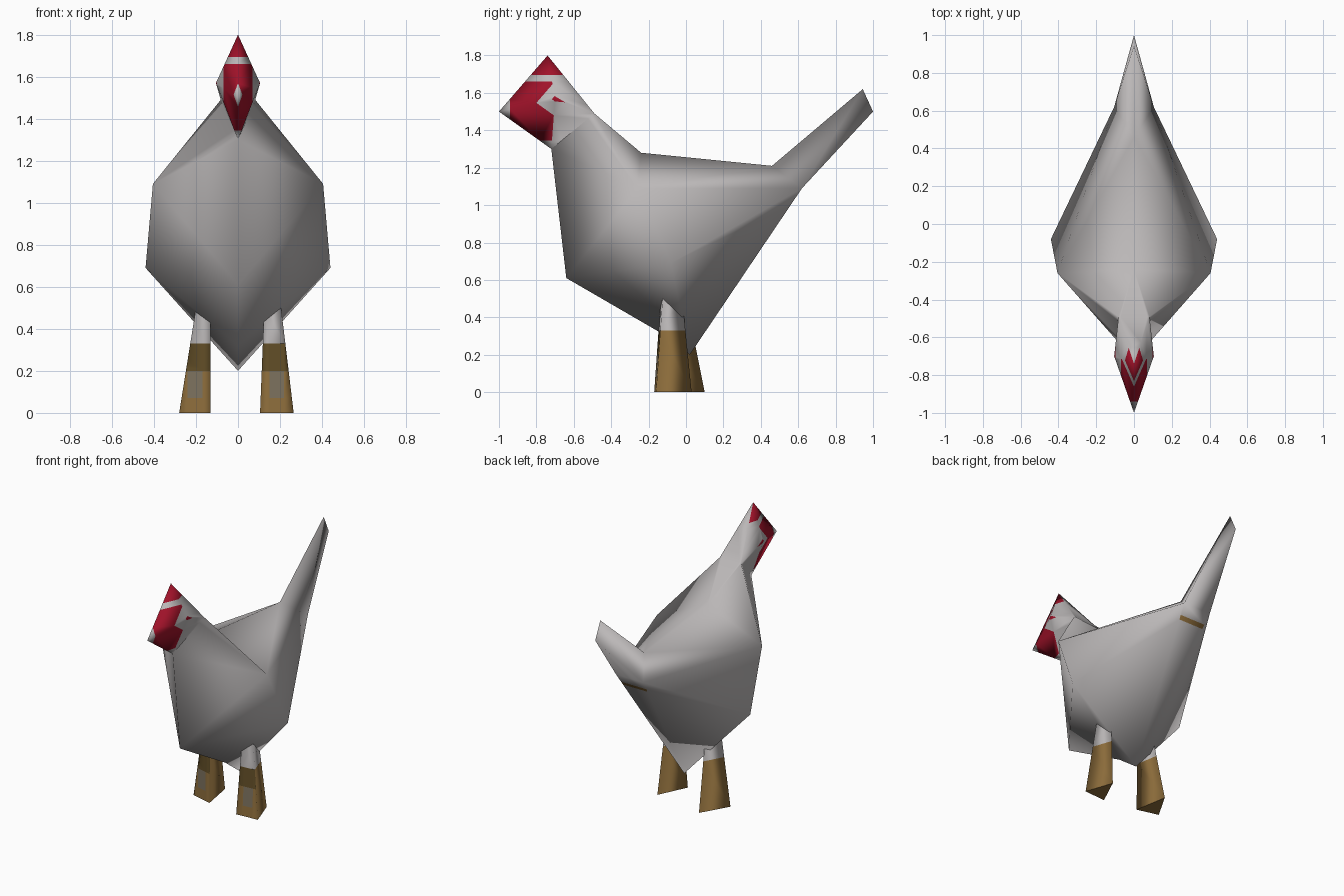
import bpy
import bmesh
from mathutils import Vector

cube = bpy.data.objects.get("Cube")
if cube:
    bpy.data.objects.remove(cube, do_unlink=True)


def material(name, rgb):
    m = bpy.data.materials.new(name)
    m.use_nodes = True
    col = (*rgb, 1)
    m.diffuse_color = col
    bsdf = m.node_tree.nodes["Principled BSDF"]
    bsdf.inputs["Base Color"].default_value = col
    bsdf.inputs["Roughness"].default_value = 0.9
    return m


FEATHER, RED, BROWN, DARK, GREY = range(5)
MATERIALS = [
    material("feather_grey", (0.5, 0.48, 0.48)),
    material("comb_red", (0.35, 0.006, 0.022)),
    material("leg_brown", (0.27, 0.155, 0.045)),
    material("dark_brown", (0.12, 0.075, 0.02)),
    material("mud_grey", (0.2, 0.165, 0.11)),
]


def cut(bm, co, no, rule):
    """Slice only the faces that pass the rule."""
    faces = [f for f in bm.faces if rule(f)]
    geom = set(faces)
    for f in faces:
        geom.update(f.edges)
        geom.update(f.verts)
    bmesh.ops.bisect_plane(bm, geom=list(geom), dist=1e-5,
                           plane_co=co, plane_no=no)


def finish(bm, name):
    me = bpy.data.meshes.new(name)
    bm.to_mesh(me)
    bm.free()
    for m in MATERIALS:
        me.materials.append(m)
    ob = bpy.data.objects.new(name, me)
    bpy.context.collection.objects.link(ob)
    return ob


# Body landmarks: lower-case points lie on the centre line,
# capitalised points are paired left and right
POINTS = {
    "beak": (0, -1, 1.5), "crest": (0, -0.74, 1.8), "throat": (0, -0.72, 1.3),
    "breast": (0, -0.64, 0.61), "belly": (0, -0.14, 0.32),
    "bottom": (0, 0.02, 0.2), "back": (0, -0.24, 1.28),
    "rump": (0, 0.46, 1.21), "tail_top": (0, 0.945, 1.62),
    "tail_tip": (0, 1, 1.5),
    "Cheek": (0.105, -0.7, 1.57), "Neck": (0.082, -0.49, 1.49),
    "Wing": (0.405, -0.26, 1.09), "Hip": (0.44, -0.08, 0.69),
    "Vent": (0.105, 0.62, 1.09),
}
HALF_FACES = [
    "beak Cheek crest", "beak throat Cheek", "crest Cheek Neck",
    "Cheek throat Neck", "Neck throat Wing", "Neck Wing back",
    "back Wing rump", "Wing Hip Vent", "Wing Vent rump",
    "rump Vent tail_top", "Vent tail_tip tail_top", "throat breast Wing",
    "breast Hip Wing", "breast belly Hip", "belly bottom Hip",
    "Hip bottom Vent",
]

bm = bmesh.new()
left = {n: bm.verts.new(p) for n, p in POINTS.items()}
right = {n: bm.verts.new((-p[0], p[1], p[2])) if n[0].isupper() else left[n]
         for n, p in POINTS.items()}
for names in HALF_FACES:
    keys = names.split()
    bm.faces.new([left[k] for k in keys])
    bm.faces.new([right[k] for k in reversed(keys)])
# Faces that bridge both halves
for a, pair in (("crest", "Neck"), ("back", "Neck"),
                ("bottom", "Vent"), ("tail_tip", "Vent")):
    bm.faces.new([left[a], left[pair], right[pair]])
bmesh.ops.recalc_face_normals(bm, faces=bm.faces)


# Head markings
def on_head(f):
    c = f.calc_center_median()
    return c.y < -0.6 and c.z > 1.3 and all(v.co.z > 1.29 for v in f.verts)


for z in (1.345, 1.66, 1.695):
    cut(bm, (0, 0, z), (0, 0, 1), on_head)
for x in (0.07, 0.099):
    for side in (-1, 1):
        cut(bm, (side * x, 0, 0), (1, 0, 0), on_head)
cut(bm, (0, -0.94, 0), (0, 1, 0), on_head)


# Stripe under the tail
def under_tail(f):
    c = f.calc_center_median()
    return (f.normal.y > 0.3 and f.normal.z < -0.3
            and abs(f.normal.x) < 0.05 and c.z < 1.1)


for z in (1.0, 1.025):
    cut(bm, (0, 0, z), (0, 0, 1), under_tail)

for f in bm.faces:
    f.smooth = True
    c = f.calc_center_median()
    if on_head(f):
        face_patch = (abs(c.x) < 0.07 and 1.345 < c.z < 1.66
                      and -0.94 < c.y < -0.71 and f.normal.y < 0)
        if c.z > 1.695 or face_patch or abs(c.x) > 0.099:
            f.material_index = RED
    elif under_tail(f) and 1.0 < c.z < 1.025:
        f.material_index = BROWN
finish(bm, "body")


# Three-sided tapered legs
def leg(name, foot, top):
    bm = bmesh.new()
    low = [bm.verts.new((x, y, 0)) for x, y in foot]
    high = [bm.verts.new((x, y, 0.5)) for x, y in top]
    for i in range(3):
        j = (i + 1) % 3
        bm.faces.new([low[i], low[j], high[j], high[i]])
    bm.faces.new(low)
    bm.faces.new(high)
    bmesh.ops.recalc_face_normals(bm, faces=bm.faces)
    cut(bm, (0, 0, 0.33), (0, 0, 1), lambda f: True)

    def front(f):
        return f.normal.y < -0.8 and f.calc_center_median().z < 0.33

    mid = sum((Vector((x, 0, 0)) for x, _ in foot[:2]), Vector()) / 2
    for z in (0.07, 0.2):
        cut(bm, (0, 0, z), (0, 0, 1), front)
    for dx in (-0.035, 0.035):
        cut(bm, mid + Vector((dx, 0, 0)), (1, 0, 0), front)
    for f in bm.faces:
        c = f.calc_center_median()
        f.smooth = abs(f.normal.z) < 0.9
        if c.z > 0.33:
            f.material_index = FEATHER
        elif front(f) and c.z > 0.2:
            f.material_index = DARK
        elif front(f) and c.z > 0.07 and abs(c.x - mid.x) < 0.035:
            f.material_index = GREY
        else:
            f.material_index = BROWN
    finish(bm, name)


leg("left_leg", [(0.105, -0.17), (0.265, -0.16), (0.2, 0.03)],
    [(0.125, -0.135), (0.205, -0.125), (0.17, -0.02)])
leg("right_leg", [(-0.28, -0.09), (-0.13, -0.13), (-0.17, 0.1)],
    [(-0.2, -0.1), (-0.13, -0.12), (-0.15, 0.0)])
